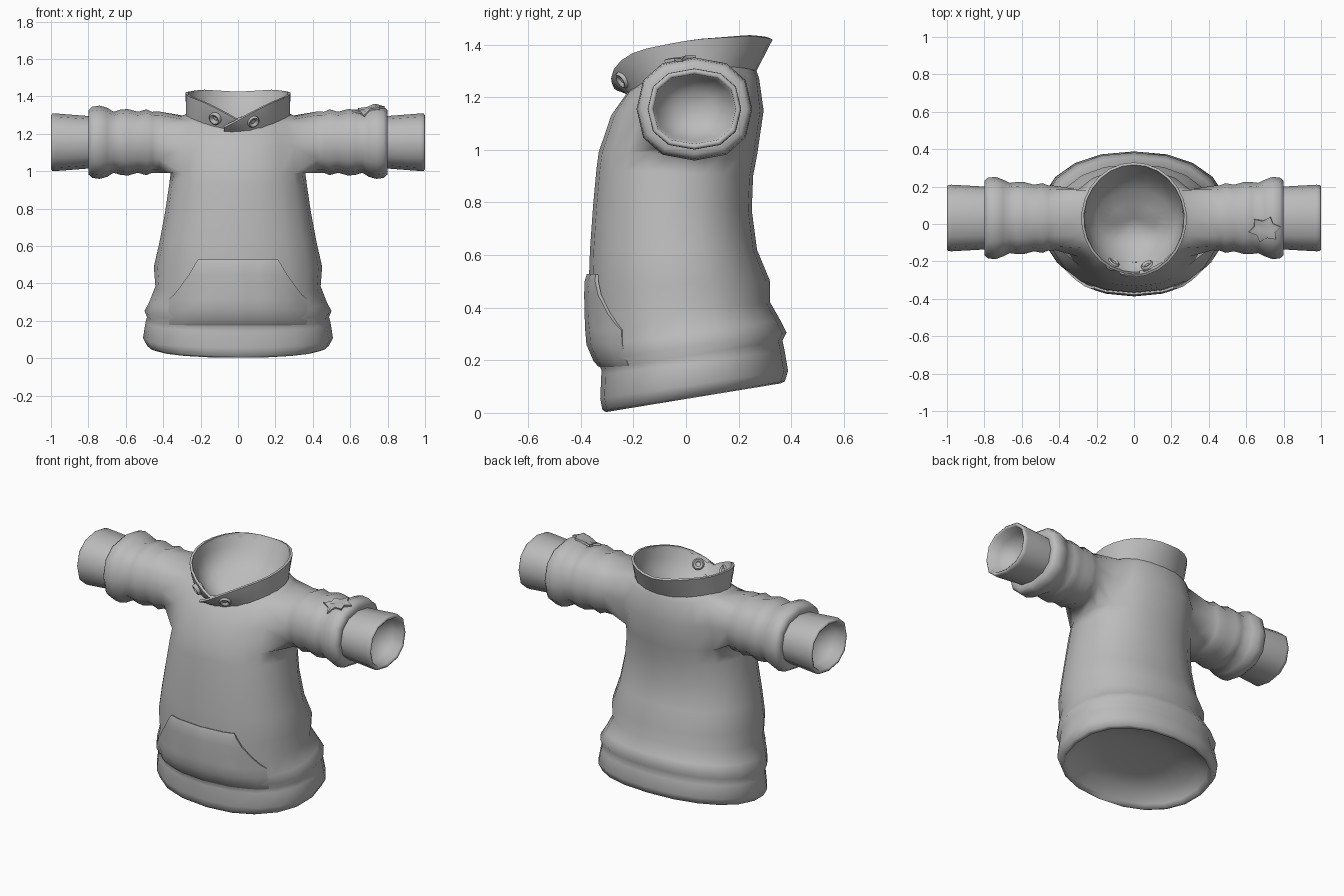
import bpy, bmesh, math
from mathutils import Vector
from mathutils.bvhtree import BVHTree

if "Cube" in bpy.data.objects:
    bpy.data.objects.remove(bpy.data.objects["Cube"])

grey = bpy.data.materials.new("grey_fabric")
grey.diffuse_color = (0.5, 0.5, 0.5, 1)
grey.use_nodes = True
grey.node_tree.nodes["Principled BSDF"].inputs["Base Color"].default_value = grey.diffuse_color
N = 20          # sides of the torso


def finish(name, bm, solid=0, offset=-1, angle=50, flip=False):
    bmesh.ops.recalc_face_normals(bm, faces=bm.faces)
    if flip:
        bmesh.ops.reverse_faces(bm, faces=bm.faces)
    me = bpy.data.meshes.new(name)
    bm.to_mesh(me)
    bm.free()
    me.materials.append(grey)
    ob = bpy.data.objects.new(name, me)
    bpy.context.collection.objects.link(ob)
    bpy.ops.object.select_all(action='DESELECT')
    ob.select_set(True)
    bpy.context.view_layer.objects.active = ob
    if solid:
        m = ob.modifiers.new("thickness", 'SOLIDIFY')
        m.thickness, m.offset = solid, offset
        bpy.ops.object.modifier_apply(modifier=m.name)
    bpy.ops.object.shade_smooth_by_angle(angle=math.radians(angle))
    return ob


def bridge(bm, a, b, closed=True):
    n = len(a)
    for i in range(n if closed else n - 1):
        j = (i + 1) % n
        bm.faces.new((a[i], a[j], b[j], b[i]))


def cap(bm, ring, point):
    c = bm.verts.new(point)
    for i in range(len(ring)):
        bm.faces.new((ring[i], ring[(i + 1) % len(ring)], c))


def soft(v, e=0.9):
    return math.copysign(abs(v) ** e, v)


def lerp_table(table, t):
    for (a, va), (b, vb) in zip(table, table[1:]):
        if t <= b:
            return va + (vb - va) * max(0, t - a) / (b - a)
    return table[-1][1]


# Torso rings: half width, front y, back y, front z, back z, lift at the sides
TORSO = [
    (.22, -.13, .18, .125, .175, 0), (.38, -.24, .295, .095, .17, 0),
    (.445, -.285, .345, .03, .135, 0), (.46, -.305, .36, .003, .112, 0),
    (.485, -.318, .376, .012, .12, 0), (.508, -.326, .388, .055, .16, 0),
    (.495, -.322, .375, .145, .235, 0), (.487, -.322, .367, .165, .275, 0),
    (.50, -.342, .382, .20, .305, 0), (.475, -.362, .36, .25, .35, 0),
    (.442, -.367, .32, .35, .42, 0),
    (.45, -.37, .32, .48, .50, 0), (.42, -.365, .27, .62, .62, 0),
    (.39, -.353, .25, .79, .77, 0), (.37, -.34, .255, .93, .90, 0),
    (.36, -.332, .272, .99, .99, 0), (.36, -.285, .295, 1.13, 1.15, 0),
    (.31, -.225, .278, 1.215, 1.27, .05), (.272, -.205, .268, 1.235, 1.30, .04)]
HOLE = 15       # first ring of the arm hole

# Sleeve rings: x, half height, half depth
SLEEVE = [
    (.42, .164, .172), (.46, .163, .175), (.49, .176, .186), (.535, .163, .178),
    (.59, .178, .193), (.63, .174, .192), (.665, .163, .188), (.70, .185, .205),
    (.74, .196, .22), (.78, .190, .216), (.80, .172, .20), (.796, .14, .168),
    (.975, .154, .178), (.993, .153, .177), (1.0, .144, .168), (.993, .133, .157),
    (.93, .122, .147), (.87, .07, .08)]

# Torso with both sleeves as one skin
bm = bmesh.new()
rings = []
for hx, yf, yb, zf, zb, lift in TORSO:
    ring = []
    for i in range(N):
        t = math.tau * i / N
        c, s = soft(math.cos(t)), soft(math.sin(t))
        ring.append(bm.verts.new((hx * c, (yf + yb) / 2 + (yb - yf) / 2 * s,
                                  (zf + zb) / 2 + (zb - zf) / 2 * s + lift * c * c)))
    rings.append(ring)
for r in range(len(rings) - 1):
    for i in range(N):
        near_side = (i % (N // 2) + 2) % (N // 2) < 4
        if r in (HOLE, HOLE + 1) and near_side:
            continue
        j = (i + 1) % N
        bm.faces.new((rings[r][i], rings[r][j], rings[r + 1][j], rings[r + 1][i]))
cap(bm, rings[0], (0, .02, .16))

for side in (1, -1):
    def col(row, k):
        return rings[HOLE + row][k % N if side > 0 else (N // 2 - k) % N]
    prev = ([col(0, k) for k in range(-2, 3)] + [col(1, 2)]
            + [col(2, k) for k in range(2, -3, -1)] + [col(1, -2)])
    for x, rz, ry in SLEEVE:
        ring = []
        for i in range(12):
            a = math.radians(-150 + 30 * i)
            ring.append(bm.verts.new((side * x, .032 + ry * soft(math.cos(a), .85),
                                      1.155 + rz * soft(math.sin(a), .85))))
        bridge(bm, prev, ring)
        prev = ring
    cap(bm, prev, (side * .86, .032, 1.155))
bmesh.ops.recalc_face_normals(bm, faces=bm.faces)
skin = BVHTree.FromBMesh(bm)
finish("sweater_body", bm, angle=85)

# Collar: open strip that overlaps itself at the front
RIM = [(0, 1.275), (20, 1.33), (45, 1.378), (90, 1.42), (135, 1.435), (180, 1.422)]


def collar_point(deg, h, grow=0):
    """deg runs from the front centre round the right side, h from base to rim."""
    a = math.radians(deg - 90)
    c, s = math.cos(a), math.sin(a)
    phi = abs((deg + 180) % 360 - 180)
    top = lerp_table(RIM, phi)
    if deg < 0:
        top = 1.275 + deg * .0025
    base = 1.255 + .045 * s + .03 * c * c
    flare = min(1, h * 1.15) if s < 0 else h
    y = .03 + (.23 + .063 * flare + grow) * s
    return Vector(((.272 + .003 * h + grow) * c, y, base + (top - base) * h))


bm = bmesh.new()
degs = [-15, -7, 0] + list(range(12, 349, 14)) + [358, 366]
prev = None
for h in (-.15, .3, .7, 1):
    row = [bm.verts.new(collar_point(d, h, .016 * max(0, 1 - max(d, 0) / 60)))
           for d in degs]
    if prev:
        bridge(bm, prev, row, closed=False)
    prev = row
finish("collar", bm, solid=.014, offset=0)

# Lining that curves down from the collar rim into the neck
bm = bmesh.new()
prev = None
for h, grow, drop in ((.93, -.007, 0), (.5, -.014, 0), (.1, -.028, 0),
                      (-.1, -.07, .03), (-.1, -.15, .065)):
    row = [bm.verts.new(collar_point(d, h, grow) - Vector((0, 0, drop)))
           for d in range(0, 360, 18)]
    if prev:
        bridge(bm, prev, row)
    prev = row
cap(bm, prev, (0, .03, 1.175))
bmesh.ops.recalc_face_normals(bm, faces=bm.faces)
down = sum(f.normal.z for f in bm.faces) < 0
finish("neck_lining", bm, angle=85, flip=down)

# Ring grommets, passing through both collar fronts
for name, deg in (("grommet_right", 16), ("grommet_left", 335)):
    p = collar_point(deg, .55, .002)
    u = collar_point(deg + 4, .55) - collar_point(deg - 4, .55)
    v = collar_point(deg, .9) - collar_point(deg, .2)
    n = u.cross(v).normalized()
    u.normalize()
    v = n.cross(u)
    bm = bmesh.new()
    prof = [(.034, -.018), (.034, .018), (.027, .024), (.018, .021), (.013, .012),
            (.013, -.012), (.018, -.021), (.027, -.024)]
    loops = [[bm.verts.new(p + (u * math.cos(k * math.tau / 14) + v * math.sin(k * math.tau / 14)) * r
                           + n * d) for k in range(14)] for r, d in prof]
    for i in range(len(loops)):
        bridge(bm, loops[i - 1], loops[i])
    finish(name, bm)

# Front pocket laid over the torso: height, half width, gap in the middle, gap at the sides
POCKET = [(.178, .365, .004, .001), (.20, .37, .010, .001), (.26, .37, .016, .002),
          (.315, .365, .018, .006), (.34, .335, .018, .012), (.38, .302, .018, .016),
          (.45, .255, .018, .018), (.50, .225, .016, .018), (.527, .21, .009, .012)]
bm = bmesh.new()
prev = None
for z, w, mid, edge in POCKET:
    row = []
    for i in range(15):
        f = i / 7 - 1
        hit, nor, _, _ = skin.ray_cast(Vector((w * f, -2, z)), Vector((0, 1, 0)))
        row.append(bm.verts.new(hit + nor * (mid + (edge - mid) * f ** 4)))
    if prev:
        bridge(bm, prev, row, closed=False)
    prev = row
finish("front_pocket", bm, solid=.014, offset=-1)

# Star patch on top of one sleeve
bm = bmesh.new()
prev = None
for f in (.35, .7, 1):
    ring = []
    for i in range(12):
        a = math.tau * i / 12 + .2
        r = f * (.088 if i % 2 == 0 else .058)
        x = min(.785, .70 + r * math.cos(a))
        hit, nor, _, _ = skin.ray_cast(Vector((x, -.03 + .8 * r * math.sin(a), 3)),
                                       Vector((0, 0, -1)))
        ring.append(bm.verts.new(hit + Vector((0, 0, .014))))
    if prev:
        bridge(bm, prev, ring)
    else:
        bm.faces.new(ring)
    prev = ring
finish("star_patch", bm, solid=.012, offset=-1)
